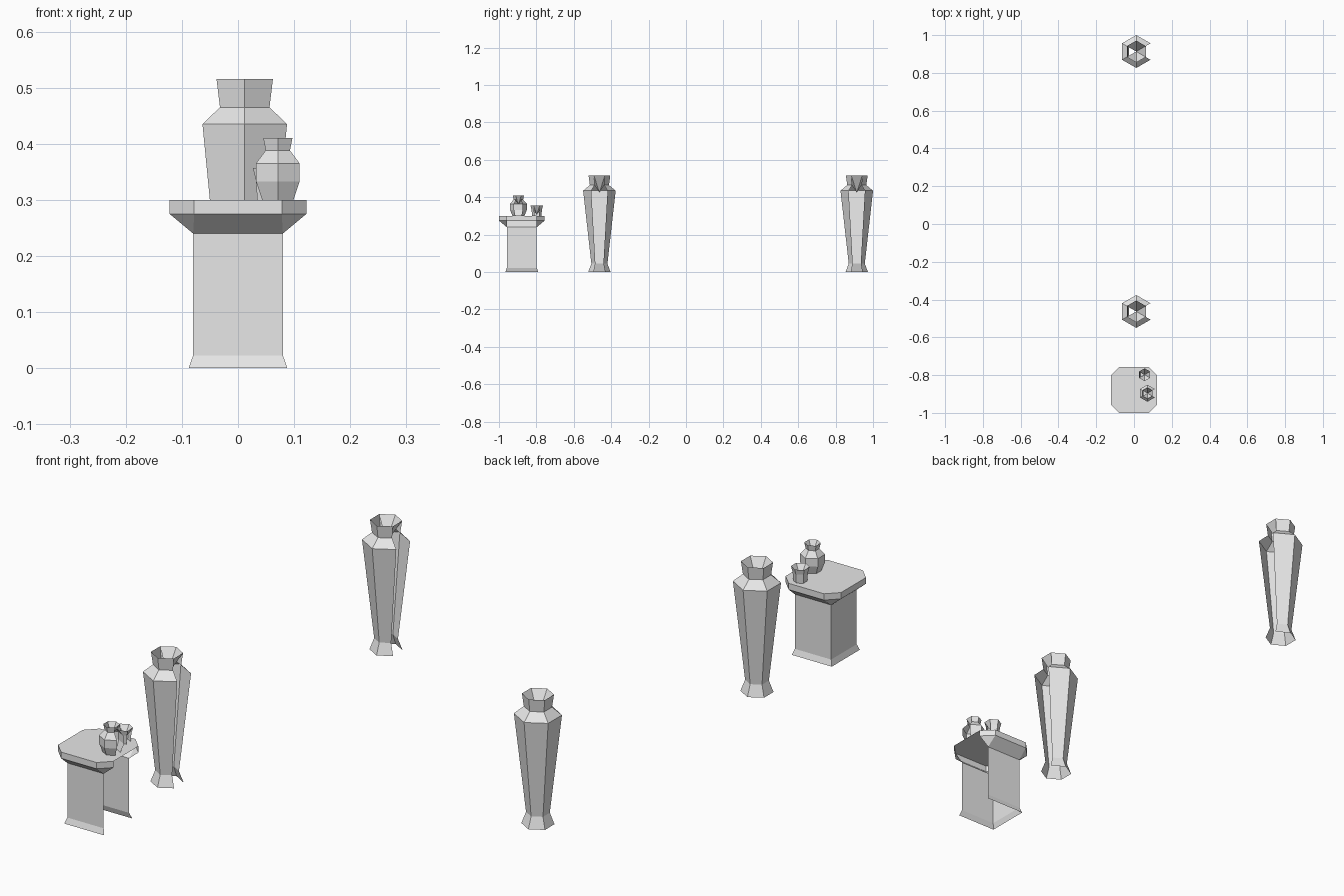
import bpy
import bmesh
from math import cos, sin, pi

cube = bpy.data.objects.get("Cube")
if cube:
    bpy.data.objects.remove(cube, do_unlink=True)

# One plain stone colour for everything
GREY = (0.8, 0.8, 0.8, 1.0)
stone = bpy.data.materials.new("pale_grey_stone")
stone.use_nodes = True
stone.diffuse_color = GREY
stone.node_tree.nodes["Principled BSDF"].inputs["Base Color"].default_value = GREY


def finish(bm, name, location):
    """Turn a bmesh into a flat-shaded object."""
    mesh = bpy.data.meshes.new(name)
    bm.to_mesh(mesh)
    bm.free()
    mesh.materials.append(stone)
    obj = bpy.data.objects.new(name, mesh)
    obj.location = location
    bpy.context.collection.objects.link(obj)
    return obj


def vessel(name, location, profile, apex):
    """Six-sided vessel, open on the +x side, with a pointed inner hollow.
    The profile lists (radius, height) from foot to rim."""
    bm = bmesh.new()
    rings = [[bm.verts.new((r * cos(pi / 3 * i - pi / 6), r * sin(pi / 3 * i - pi / 6), z))
              for i in range(6)] for r, z in profile]
    # Outer wall, without the side that faces +x
    for low, high in zip(rings, rings[1:]):
        for i in range(1, 6):
            j = (i + 1) % 6
            bm.faces.new((low[i], low[j], high[j], high[i]))
    # Hollow under the rim, without the side that faces -x
    tip = bm.verts.new((0, 0, apex))
    rim = rings[-1]
    for i in range(6):
        if i != 3:
            bm.faces.new((rim[(i + 1) % 6], rim[i], tip))
    return finish(bm, name, location)


def pedestal_table(name, location):
    """Square pedestal under a slab with cut corners, open on the +x side."""
    bm = bmesh.new()
    corners = [(1, -1), (1, 1), (-1, 1), (-1, -1)]

    def square(half, z):
        return [bm.verts.new((x * half, y * half, z)) for x, y in corners]

    def octagon(half, cut, z):
        points = []
        for x, y in corners:
            pair = [(x * half, y * cut), (x * cut, y * half)]
            # Keep the points running counter-clockwise
            points += pair if x * y > 0 else pair[::-1]
        return [bm.verts.new((px, py, z)) for px, py in points]

    foot, ankle, head = square(0.088, 0), square(0.08, 0.023), square(0.08, 0.24)
    under, top = octagon(0.122, 0.078, 0.275), octagon(0.122, 0.078, 0.3)

    # Pedestal walls and the slope up to the slab
    for i in range(1, 4):
        j = (i + 1) % 4
        bm.faces.new((foot[i], foot[j], ankle[j], ankle[i]))
        bm.faces.new((ankle[i], ankle[j], head[j], head[i]))
        bm.faces.new((head[i], head[j], under[2 * j], under[2 * i + 1]))
    # Corner slopes
    for i in range(4):
        bm.faces.new((head[i], under[2 * i + 1], under[2 * i]))
    # Slab edge and top
    for i in range(8):
        if i != 1:
            j = (i + 1) % 8
            bm.faces.new((under[i], under[j], top[j], top[i]))
    bm.faces.new(top)
    return finish(bm, name, location)


# Tall floor vases
tall_profile = [(0.06, 0), (0.043, 0.045), (0.087, 0.435), (0.051, 0.465), (0.058, 0.515)]
for label, y in (("front", -0.463), ("back", 0.913)):
    vessel(label + "_floor_vase", (0.012, y, 0), tall_profile, 0.425)

# Table with its two small vessels
pedestal_table("pedestal_table", (0, -0.878, 0))
vessel("small_vase", (0.071, -0.896, 0.3),
       [(0.032, 0), (0.045, 0.033), (0.045, 0.065), (0.025, 0.088), (0.03, 0.11)], 0.06)
vessel("small_cup", (0.056, -0.798, 0.3),
       [(0.025, 0), (0.028, 0.036), (0.034, 0.057)], 0.008)
